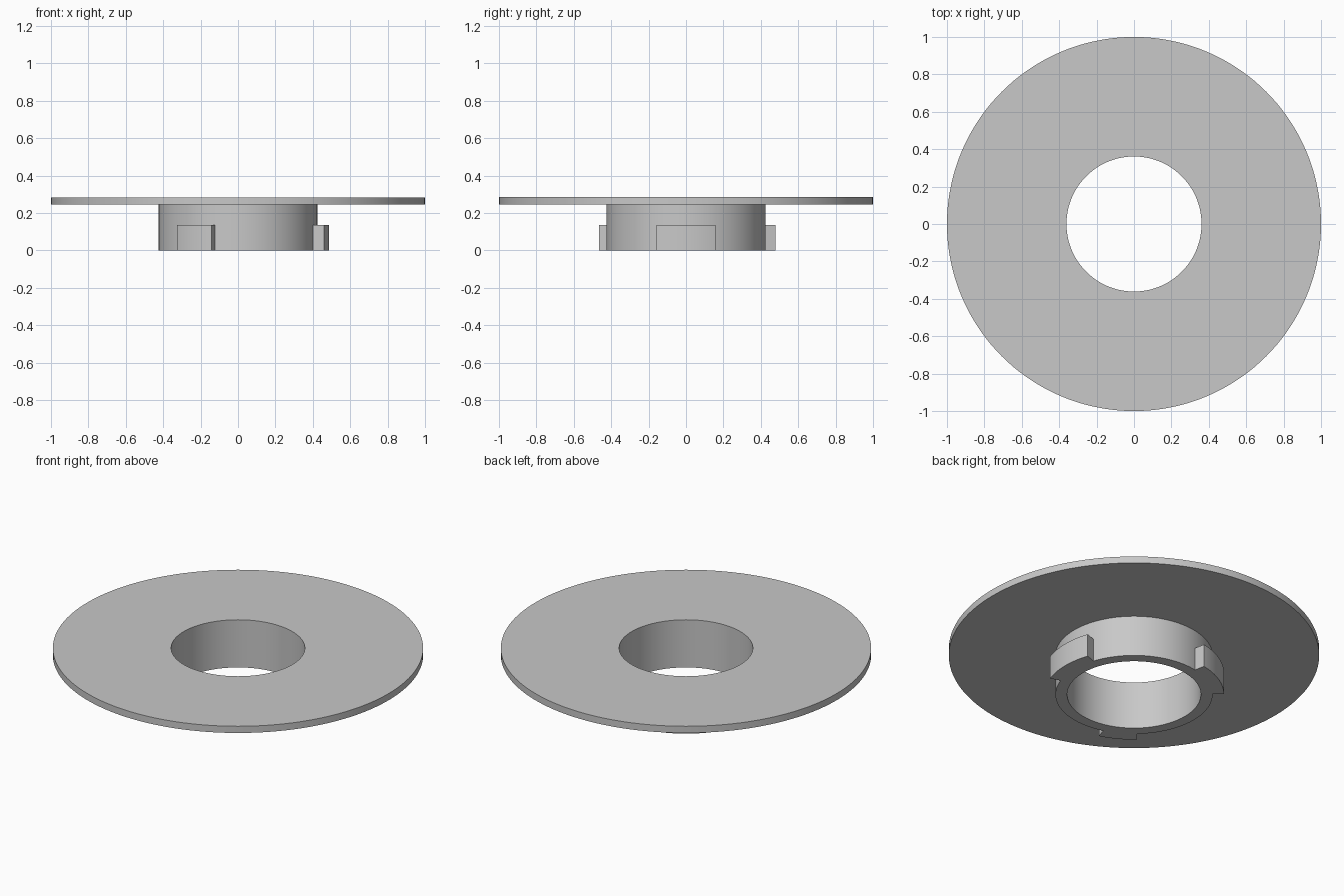
import bpy
import bmesh
from math import radians, cos, sin

old = bpy.data.objects.get("Cube")
if old:
    bpy.data.objects.remove(old, do_unlink=True)

# Single grey material
grey = bpy.data.materials.new("plain_grey")
grey.use_nodes = True
colour = (0.58, 0.58, 0.58, 1.0)
grey.diffuse_color = colour
grey.node_tree.nodes["Principled BSDF"].inputs["Base Color"].default_value = colour


def revolve(name, profile, start=0.0, end=360.0, steps=144):
    """Sweep a closed (radius, z) profile about z; partial sweeps get end caps."""
    bm = bmesh.new()
    full = end - start >= 360.0
    rings = []
    for i in range(steps if full else steps + 1):
        a = radians(start + (end - start) * i / steps)
        rings.append([bm.verts.new((r * cos(a), r * sin(a), z)) for r, z in profile])
    n = len(profile)
    for i in range(steps):
        p, q = rings[i], rings[(i + 1) % len(rings)]
        for j in range(n):
            k = (j + 1) % n
            bm.faces.new((p[j], q[j], q[k], p[k]))
    if not full:
        bm.faces.new(rings[0])
        bm.faces.new(rings[-1])
    bmesh.ops.recalc_face_normals(bm, faces=bm.faces)
    mesh = bpy.data.meshes.new(name)
    bm.to_mesh(mesh)
    bm.free()
    mesh.materials.append(grey)
    obj = bpy.data.objects.new(name, mesh)
    bpy.context.collection.objects.link(obj)
    bpy.ops.object.select_all(action='DESELECT')
    obj.select_set(True)
    bpy.context.view_layer.objects.active = obj
    bpy.ops.object.shade_smooth_by_angle(angle=radians(30))
    return obj


HOLE, HUB, LUG, RIM = 0.361, 0.424, 0.486, 1.0
DISC_LOW, DISC_TOP, LUG_TOP = 0.244, 0.284, 0.136

# Flat disc and hub in one turned section
revolve("flanged_hub", [(HOLE, 0), (HUB, 0), (HUB, DISC_LOW), (RIM, DISC_LOW),
                        (RIM, DISC_TOP), (HOLE, DISC_TOP)])

# Two wide locking lugs and one narrow one, evenly spaced around the hub
lug_profile = [(HUB - 0.001, 0), (LUG, 0), (LUG, LUG_TOP), (HUB - 0.001, LUG_TOP)]
for name, centre, half in (("side_lug", 0, 19), ("back_lug", 120, 19),
                           ("narrow_front_lug", 240.5, 12.5)):
    revolve(name, lug_profile, centre - half, centre + half, 16)
